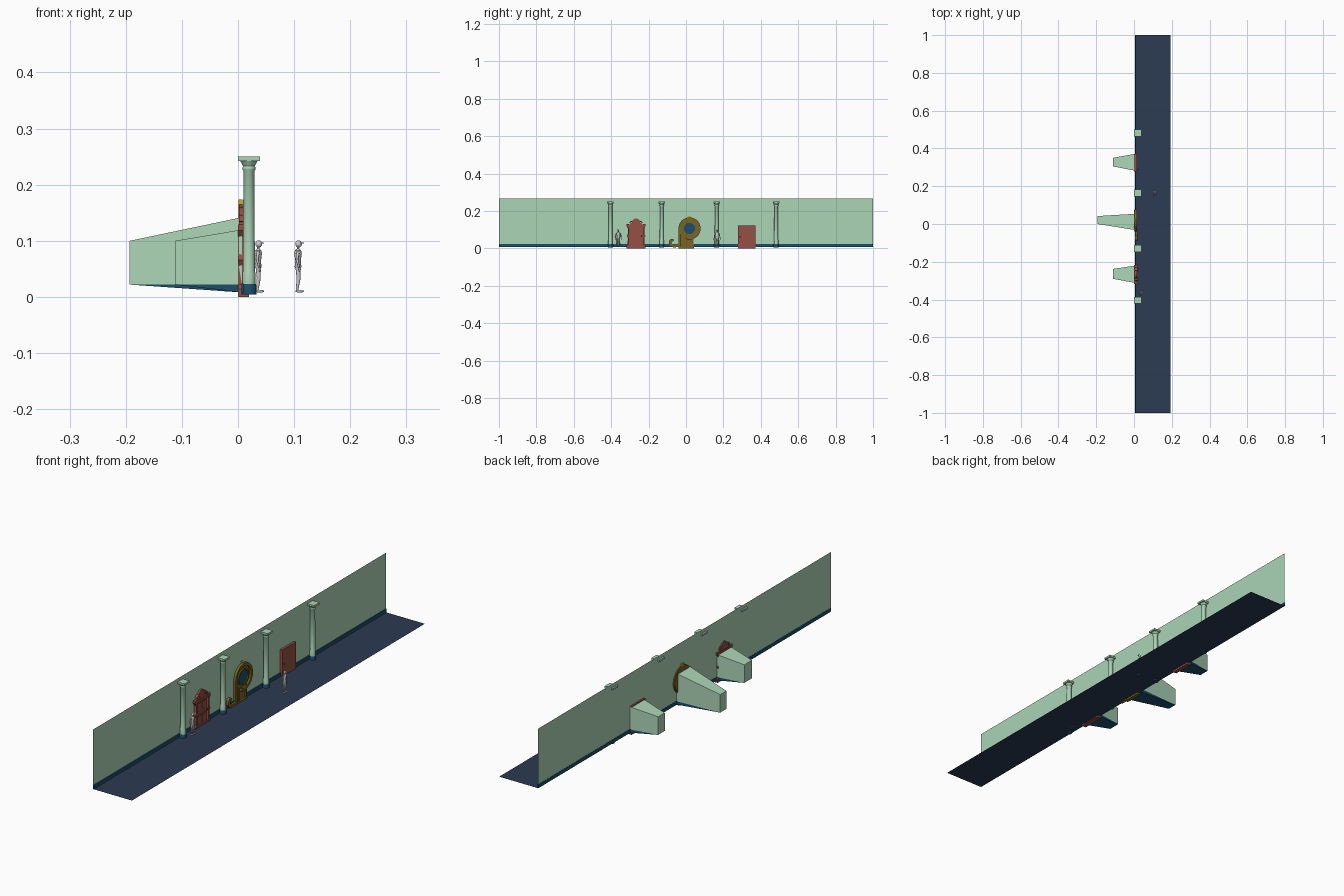
import bpy, bmesh, math
from mathutils import Vector

if "Cube" in bpy.data.objects:
    bpy.data.objects.remove(bpy.data.objects["Cube"])


def material(name, rgb):
    m = bpy.data.materials.new(name)
    m.diffuse_color = (*rgb, 1)
    m.use_nodes = True
    m.node_tree.nodes["Principled BSDF"].inputs["Base Color"].default_value = m.diffuse_color
    return m


GREEN = material("pale_green", (0.41, 0.66, 0.47))
NAVY = material("floor_navy", (0.025, 0.043, 0.085))
TEAL = material("trim_blue", (0.012, 0.075, 0.15))
RED = material("door_red", (0.3, 0.08, 0.058))
GOLD = material("dark_gold", (0.19, 0.13, 0.017))
YELLOW = material("bright_gold", (0.6, 0.42, 0.02))


def finish(name, bm, mat=None, smooth=False):
    bmesh.ops.recalc_face_normals(bm, faces=bm.faces)
    me = bpy.data.meshes.new(name)
    bm.to_mesh(me)
    bm.free()
    ob = bpy.data.objects.new(name, me)
    bpy.context.collection.objects.link(ob)
    if mat:
        me.materials.append(mat)
    if smooth:
        bpy.ops.object.select_all(action='DESELECT')
        ob.select_set(True)
        bpy.context.view_layer.objects.active = ob
        bpy.ops.object.shade_smooth_by_angle(angle=math.radians(40))
    return ob


def faces(name, verts, polys, mat):
    bm = bmesh.new()
    vs = [bm.verts.new(v) for v in verts]
    for p in polys:
        bm.faces.new([vs[i] for i in p])
    return finish(name, bm, mat)


def prism(name, outline, x0, x1, mat, smooth=False):
    """Extrude a (y, z) outline between x0 and x1."""
    bm = bmesh.new()
    f = bm.faces.new([bm.verts.new((x0, y, z)) for y, z in outline])
    g = bmesh.ops.extrude_face_region(bm, geom=[f])["geom"]
    for v in g:
        if isinstance(v, bmesh.types.BMVert):
            v.co.x = x1
    return finish(name, bm, mat, smooth)


def slab(name, y0, y1, z0, z1, x0, x1, mat):
    return prism(name, [(y0, z0), (y1, z0), (y1, z1), (y0, z1)], x0, x1, mat)


def arc(cy, cz, r, a0, a1, n):
    return [(cy + r * math.cos(math.radians(a0 + (a1 - a0) * i / n)),
             cz + r * math.sin(math.radians(a0 + (a1 - a0) * i / n))) for i in range(n + 1)]


def ribbon(name, path, width, x0, x1, mat):
    """Flat moulding following a (y, z) path, rectangular section."""
    bm = bmesh.new()
    rings = []
    for i, p in enumerate(path):
        a, b = Vector(path[max(i - 1, 0)]), Vector(path[min(i + 1, len(path) - 1)])
        d = (b - a).normalized()
        n = Vector((-d.y, d.x)) * width / 2
        l, r = Vector(p) + n, Vector(p) - n
        rings.append([bm.verts.new(c) for c in ((x0, *l), (x1, *l), (x1, *r), (x0, *r))])
    for a, b in zip(rings, rings[1:]):
        for k in range(4):
            bm.faces.new((a[k], a[(k + 1) % 4], b[(k + 1) % 4], b[k]))
    bm.faces.new(rings[0])
    bm.faces.new(rings[-1])
    return finish(name, bm, mat, True)


def lathe(name, profile, loc, mat=None, n=24, sx=1, sy=1):
    bm = bmesh.new()
    rings = [[bm.verts.new((loc[0] + sx * r * math.cos(2 * math.pi * k / n),
                            loc[1] + sy * r * math.sin(2 * math.pi * k / n), loc[2] + z))
              for k in range(n)] for r, z in profile]
    for a, b in zip(rings, rings[1:]):
        for k in range(n):
            bm.faces.new((a[k], a[(k + 1) % n], b[(k + 1) % n], b[k]))
    bm.faces.new(rings[0])
    bm.faces.new(rings[-1])
    return finish(name, bm, mat, True)


def limb(name, a, b, r0, r1):
    a, b = Vector(a), Vector(b)
    bm = bmesh.new()
    bmesh.ops.create_cone(bm, cap_ends=True, segments=10, radius1=r0, radius2=r1, depth=(b - a).length)
    bm.transform((b - a).to_track_quat('Z', 'Y').to_matrix().to_4x4())
    bmesh.ops.translate(bm, verts=bm.verts, vec=(a + b) / 2)
    return finish(name, bm, None, True)


def ball(name, loc, size, mat=None):
    bm = bmesh.new()
    bmesh.ops.create_uvsphere(bm, u_segments=14, v_segments=10, radius=1)
    bmesh.ops.scale(bm, verts=bm.verts, vec=size)
    bmesh.ops.translate(bm, verts=bm.verts, vec=loc)
    return finish(name, bm, mat, True)


# floor, and wall panels around the three openings: (y0, y1, top)
W, F, S, TOP = 0.007, 0.008, 0.022, 0.265
faces("floor", [(W, -1, F), (0.193, -1, F), (0.193, 1, F), (W, 1, F)], [(0, 1, 2, 3)], NAVY)
holes = [(-0.31, -0.222, 0.12), (-0.03, 0.04, 0.142), (0.283, 0.368, 0.12)]
y = -1
for y0, y1, top in holes + [(1, 1, TOP)]:
    faces("wall_panel", [(W, y, S), (W, y0, S), (W, y0, TOP), (W, y, TOP)], [(0, 1, 2, 3)], GREEN)
    slab("skirting", y, y0, F, S + 0.002, W - 0.001, W + 0.003, TEAL)
    if top < TOP:
        faces("wall_over_door", [(W, y0, top), (W, y1, top), (W, y1, TOP), (W, y0, TOP)],
              [(0, 1, 2, 3)], GREEN)
    y = y1


# tapered passages behind the doors: blue floor and skirting, green walls
def passage(near, far, xf, top):
    (a, b), (c, d) = near, far
    faces("passage_walls", [(W, a, S), (W, b, S), (W, b, top), (W, a, top),
                            (xf, c, S), (xf, d, S), (xf, d, 0.1), (xf, c, 0.1)],
          [(0, 3, 7, 4), (1, 5, 6, 2), (3, 2, 6, 7), (4, 7, 6, 5)], GREEN)
    faces("passage_floor", [(W, a, F), (W, b, F), (W, b, S), (W, a, S), (xf, c, S), (xf, d, S)],
          [(0, 4, 5, 1), (0, 3, 4), (1, 5, 2)], TEAL)


passage((-0.312, -0.22), (-0.29, -0.238), -0.112, 0.12)
passage((-0.032, 0.054), (0.0, 0.042), -0.193, 0.142)
passage((0.282, 0.372), (0.305, 0.35), -0.112, 0.12)

# columns
for y in (-0.404, -0.13, 0.164, 0.482):
    lathe("column_base", [(0.0135, 0.004), (0.0135, 0.02), (0.012, 0.0235)], (0.0195, y, 0), TEAL)
    lathe("column_shaft", [(0.0118, 0.0235), (0.0118, 0.042), (0.0105, 0.046), (0.01, 0.225),
                           (0.0115, 0.227), (0.0115, 0.231), (0.0102, 0.233), (0.013, 0.238),
                           (0.016, 0.243)], (0.0195, y, 0), GREEN)
    slab("column_cap", y - 0.0175, y + 0.0175, 0.242, 0.25, 0, 0.039, GREEN)

# plain red door
slab("plain_door", 0.278, 0.371, 0, 0.123, 0, 0.017, RED)
ball("plain_door_knob", (0.02, 0.288, 0.06), (0.004, 0.003, 0.003), GOLD)

# ornate red door: leaf, posts, rails, raised panels, scrolled crest
c = -0.267
slab("ornate_door_leaf", c - 0.044, c + 0.044, 0, 0.126, 0, 0.011, RED)
for s in (-1, 1):
    post = [(0.037, 0), (0.051, 0), (0.051, 0.014), (0.045, 0.022), (0.044, 0.055), (0.05, 0.066),
            (0.044, 0.077), (0.044, 0.108), (0.051, 0.118), (0.051, 0.129), (0.037, 0.129)]
    prism("ornate_door_post", [(c + s * a, z) for a, z in post], 0, 0.02, RED)
    for z0, z1 in ((0.018, 0.052), (0.078, 0.108)):
        slab("ornate_door_panel", c + s * 0.018 - 0.014, c + s * 0.018 + 0.014, z0, z1, 0.008, 0.014, RED)
    ribbon("crest_scroll", arc(c + s * 0.024, 0.134, 0.009, 0, 180, 10), 0.006, 0.002, 0.018, RED)
for z in (0.004, 0.058, 0.114):
    slab("ornate_door_rail", c - 0.04, c + 0.04, z, z + 0.011, 0.004, 0.017, RED)
prism("ornate_door_crest", [(c - 0.037, 0.125), (c + 0.037, 0.125)] + arc(c, 0.138, 0.022, 0, 180, 16),
      0.002, 0.015, RED, True)
ball("ornate_door_knob", (0.02, c + 0.028, 0.066), (0.004, 0.003, 0.003), GOLD)

# golden spiral door: leaf, round window, sweeping frame, curled tail
cy, cz = 0.019, 0.106
slab("spiral_door_leaf", -0.032, 0.041, 0, 0.1, 0, 0.008, GOLD)
prism("spiral_door_back", arc(cy, cz, 0.054, 0, 352, 44), 0.001, 0.009, GOLD, True)
prism("round_window", arc(cy, cz, 0.031, 0, 348, 29), 0.008, 0.011, TEAL, True)
ribbon("window_ring", arc(cy, cz, 0.033, 0, 360, 36), 0.006, 0.006, 0.015, GOLD)
ribbon("spiral_frame", [(cy - 0.053, 0), (cy - 0.053, 0.05)] + arc(cy, cz, 0.053, 180, -112, 48),
       0.012, 0.002, 0.017, GOLD)
for y0 in (-0.012, 0.037):
    slab("spiral_door_jamb", y0 - 0.004, y0 + 0.004, 0, 0.068, 0.004, 0.014, GOLD)
slab("spiral_door_sill", -0.04, 0.042, 0, 0.01, 0.002, 0.016, GOLD)
ribbon("curled_tail", [(-0.036, 0.014), (-0.055, 0.012)] + arc(-0.066, 0.03, 0.018, -90, -200, 12)
       + arc(-0.076, 0.036, 0.008, 180, 20, 8), 0.013, 0.004, 0.018, GOLD)
ball("spiral_door_knob", (0.012, 0.028, 0.055), (0.004, 0.003, 0.003), YELLOW)
slab("frame_finial", cy - 0.008, cy + 0.008, 0.16, 0.174, 0.001, 0.008, YELLOW)


# standing figures with peaked caps, facing +x
def figure(x, y):
    lathe("figure_torso", [(0.006, 0.05), (0.0085, 0.054), (0.007, 0.064), (0.0095, 0.077),
                           (0.008, 0.083), (0.003, 0.086), (0.0025, 0.091)], (x, y, 0), None, 16, 0.7, 1.0)
    ball("figure_head", (x + 0.001, y, 0.0945), (0.006, 0.005, 0.0065))
    slab("figure_cap_brim", y - 0.004, y + 0.004, 0.0955, 0.0968, x + 0.003, x + 0.0105, None)
    for s in (-1, 1):
        limb("figure_thigh", (x, y + s * 0.0045, 0.054), (x + 0.001, y + s * 0.0055, 0.032), 0.0048, 0.0033)
        limb("figure_shin", (x + 0.001, y + s * 0.0055, 0.033), (x - 0.002, y + s * 0.006, 0.011), 0.0036, 0.002)
        ball("figure_foot", (x + 0.003, y + s * 0.0065, 0.0102), (0.008, 0.003, 0.0024))
        limb("figure_upper_arm", (x, y + s * 0.0095, 0.081), (x - 0.002, y + s * 0.014, 0.066), 0.003, 0.0022)
        limb("figure_forearm", (x - 0.002, y + s * 0.014, 0.067), (x + 0.002, y + s * 0.0165, 0.052), 0.0023, 0.0016)
        ball("figure_hand", (x + 0.003, y + s * 0.017, 0.049), (0.002, 0.0016, 0.004))


figure(0.036, -0.362)
figure(0.107, 0.166)
